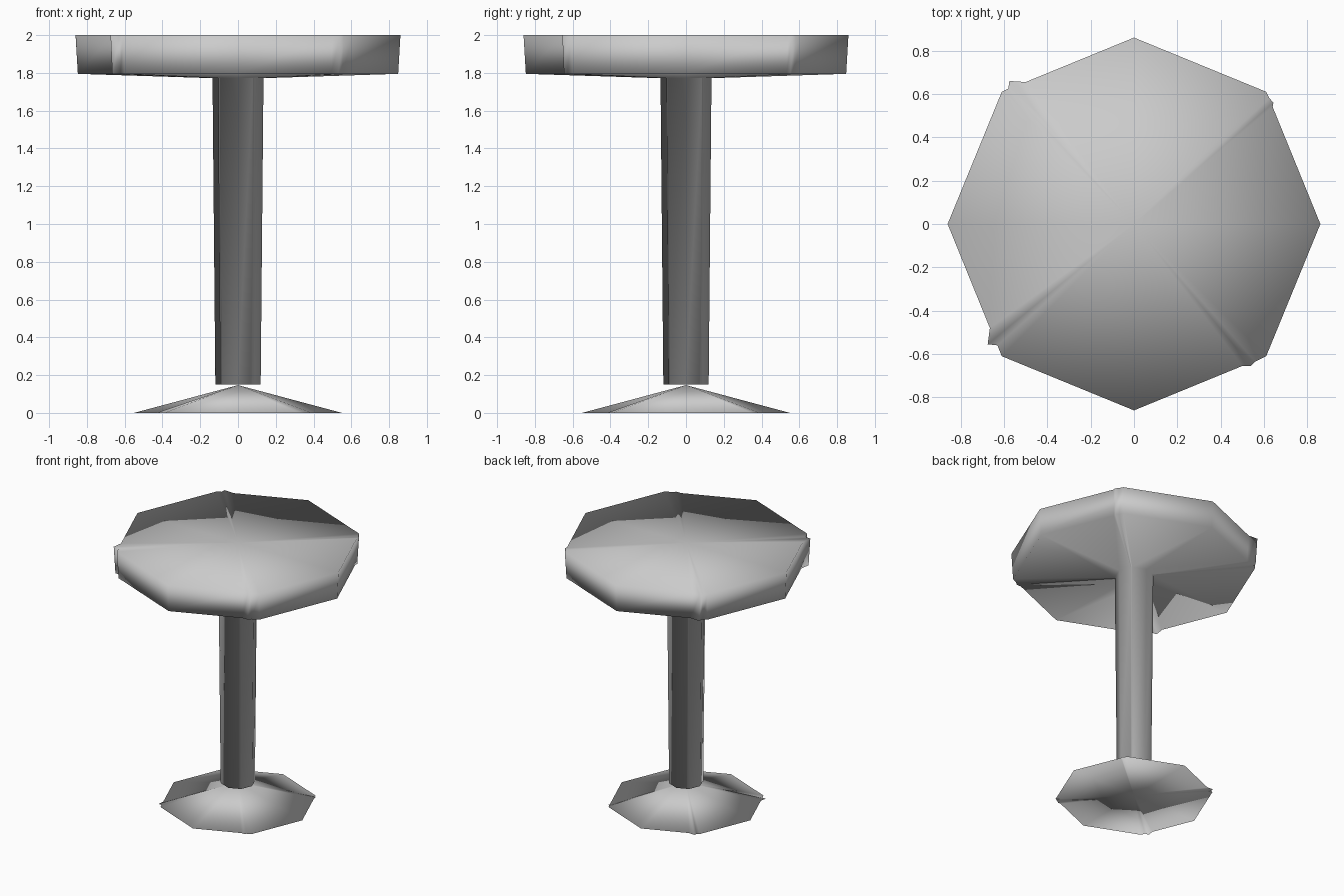
import bpy, bmesh

if "Cube" in bpy.data.objects:
    bpy.data.objects.remove(bpy.data.objects["Cube"])

grey = bpy.data.materials.new("plain_grey")
grey.diffuse_color = (0.6, 0.6, 0.6, 1)
grey.use_nodes = True
grey.node_tree.nodes["Principled BSDF"].inputs["Base Color"].default_value = grey.diffuse_color

# Octagon outline (radius 0.86) with a small nick beside each diagonal corner
OUTLINE = [
    (0.86, 0), (0.64, 0.54), (0.643, 0.56), (0.625, 0.58), (0.61, 0.61),
    (0, 0.86), (-0.50, 0.655), (-0.575, 0.66), (-0.58, 0.625), (-0.61, 0.61),
    (-0.86, 0), (-0.665, -0.48), (-0.675, -0.555), (-0.63, -0.56), (-0.61, -0.61),
    (0, -0.86), (0.50, -0.655), (0.54, -0.655), (0.56, -0.635), (0.61, -0.61),
]


def stack(name, bottom_z, rings, top_z):
    """Closed solid from scaled outlines, listed bottom to top, with fanned ends."""
    bm = bmesh.new()
    loops = []
    for radius, z in rings:
        s = radius / 0.86
        loops.append([bm.verts.new((x * s, y * s, z)) for x, y in OUTLINE])
    low = bm.verts.new((0, 0, bottom_z))
    high = bm.verts.new((0, 0, top_z))
    n = len(OUTLINE)
    for i in range(n):
        j = (i + 1) % n
        bm.faces.new((low, loops[0][j], loops[0][i]))
        for a, b in zip(loops, loops[1:]):
            bm.faces.new((a[i], a[j], b[j], b[i]))
        bm.faces.new((loops[-1][i], loops[-1][j], high))
    for f in bm.faces:
        f.smooth = True
    mesh = bpy.data.meshes.new(name)
    bm.to_mesh(mesh)
    bm.free()
    mesh.materials.append(grey)
    obj = bpy.data.objects.new(name, mesh)
    bpy.context.collection.objects.link(obj)
    return obj


# Tabletop flowing into its tapered stem
stack("tabletop_and_stem", 0.15,
      [(0.12, 0.15), (0.135, 1.772), (0.848, 1.795), (0.86, 2.0)], 2.0)

# Shallow cone foot
stack("foot", 0.0, [(0.55, 0.0)], 0.147)
